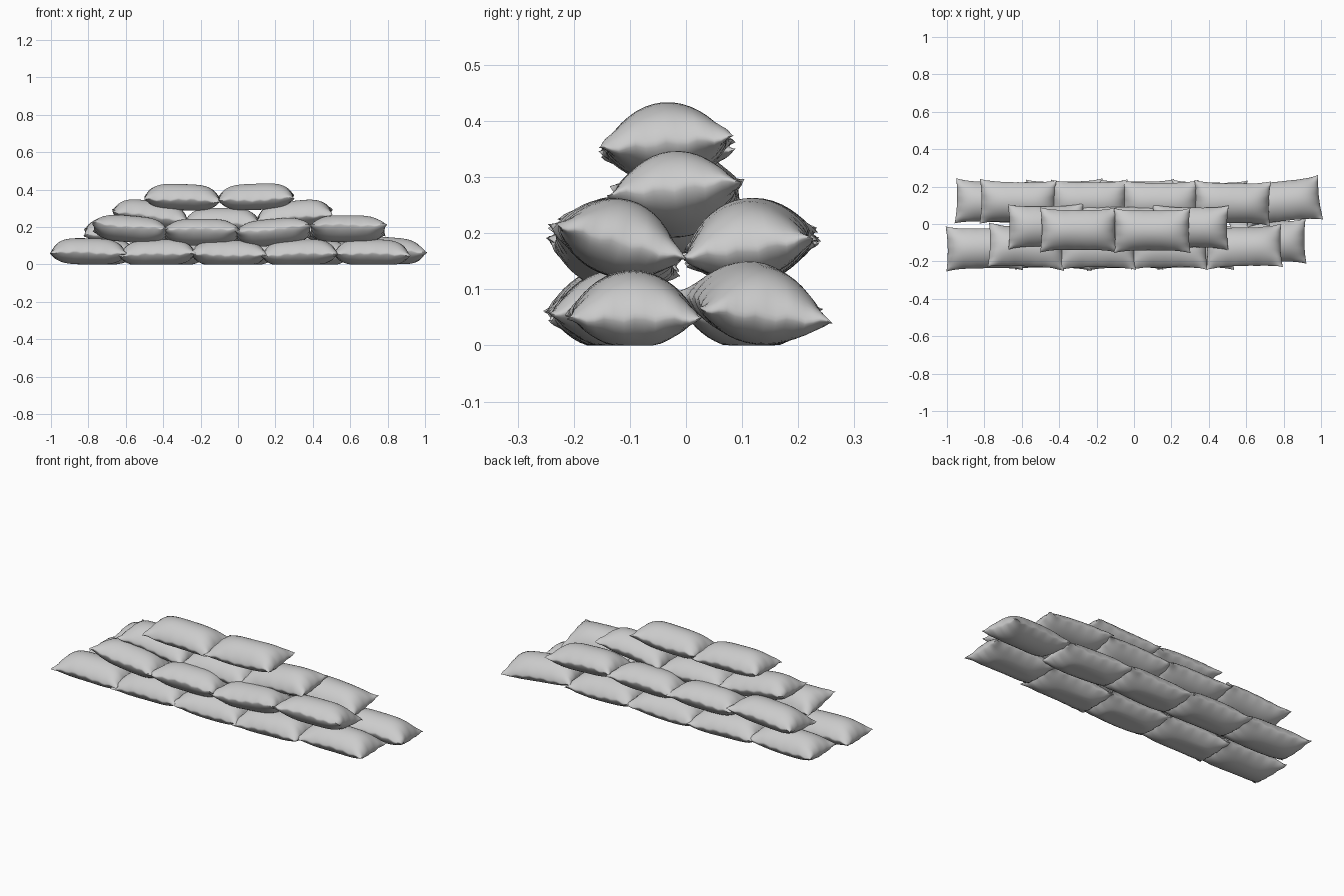
import bpy, bmesh, math, random
from mathutils import Matrix, Vector, Euler

if "Cube" in bpy.data.objects:
    bpy.data.objects.remove(bpy.data.objects["Cube"])

random.seed(4)
NU, NV = 30, 20          # grid cells along and across a bag
HL, HW = 0.205, 0.121    # half length and half width at the corners


def sandbag(name, x, y, z, rx=0, ry=0, rz=0, up=0.078, down=0.062):
    """Stuffed pillow: two bulged sheets meeting at a pinched, crinkled seam."""
    p1, p2, p3 = (random.uniform(0, 6.28) for _ in range(3))
    rot = Euler([math.radians(a) for a in (rx, ry, rz)]).to_matrix()
    bm = bmesh.new()

    def point(i, j, side):
        # denser spacing towards the seams
        u = math.sin((i / NU - 0.5) * math.pi)
        v = math.sin((j / NV - 0.5) * math.pi)
        px = HL * u * (1 - 0.045 * (1 - v * v))
        py = HW * v * (1 - 0.12 * (1 - u ** 4))
        a, b = max(0, 1 - u ** 4), max(0, 1 - v * v)
        h = a ** 0.62 * b ** 0.72
        # gathers fading away from the seam
        edge = max(abs(u), abs(v)) ** 8
        crinkle = 0.004 * edge * (math.sin(17 * u + p1) * abs(v) + math.sin(13 * v + p2) * abs(u))
        sag = 0.004 * math.sin(4 * u + p3) * (1 - h)
        pz = (up if side > 0 else -down) * h + crinkle + sag
        co = rot @ Vector((px, py, pz)) + Vector((x, y, z))
        co.z = max(co.z, 0)      # bags rest flat on the ground
        return co

    top, bot = {}, {}
    for i in range(NU + 1):
        for j in range(NV + 1):
            top[i, j] = bm.verts.new(point(i, j, 1))
            rim = i in (0, NU) or j in (0, NV)
            bot[i, j] = top[i, j] if rim else bm.verts.new(point(i, j, -1))
    for i in range(NU):
        for j in range(NV):
            ring = [(i, j), (i + 1, j), (i + 1, j + 1), (i, j + 1)]
            bm.faces.new([top[k] for k in ring])
            lower = [bot[k] for k in reversed(ring)]
            if any(bot[k] is not top[k] for k in ring):
                bm.faces.new(lower)
    me = bpy.data.meshes.new(name)
    bm.to_mesh(me)
    bm.free()
    ob = bpy.data.objects.new(name, me)
    bpy.context.collection.objects.link(ob)
    bpy.ops.object.select_all(action='DESELECT')
    ob.select_set(True)
    bpy.context.view_layer.objects.active = ob
    bpy.ops.object.shade_smooth_by_angle(angle=math.radians(50))


# x, y, seam height, tilt x / y / z in degrees
rows = {
    "bottom_front_bag": [
        (-0.80, -0.13, 0.062, 0, 1, 1), (-0.43, -0.127, 0.055, 0, -2, -1),
        (-0.05, -0.127, 0.052, 0, 1, 1), (0.33, -0.125, 0.055, 0, -2, 0),
        (0.715, -0.095, 0.056, 0, 1, 1)],
    "bottom_back_bag": [
        (-0.75, 0.117, 0.060, 0, 0, -2), (-0.37, 0.12, 0.058, 0, 1, 1),
        (0.01, 0.12, 0.055, 0, -1, 0), (0.40, 0.115, 0.055, 0, 1, -1),
        (0.795, 0.122, 0.068, -6, 4, 6)],
    "second_front_bag": [
        (-0.575, -0.122, 0.182, -12, 5, -3), (-0.195, -0.128, 0.165, -14, 0, 0),
        (0.19, -0.128, 0.165, -14, -5, 0), (0.587, -0.122, 0.184, -15, 0, 2)],
    "second_back_bag": [
        (-0.62, 0.118, 0.182, 8, -3, -1), (-0.24, 0.118, 0.172, 10, 1, 0),
        (0.14, 0.115, 0.172, 10, -1, 0), (0.525, 0.112, 0.182, 8, 3, -1)],
    "third_bag": [
        (-0.47, -0.012, 0.262, 3, 7, 1), (-0.085, -0.015, 0.225, 3, 0, -1),
        (0.302, -0.018, 0.262, 6, -6, -1)],
    "top_bag": [
        (-0.297, -0.032, 0.352, 3, 2, 0), (0.097, -0.035, 0.354, 5, -2, 0)],
}
for label, bags in rows.items():
    for n, placement in enumerate(bags, 1):
        sandbag(f"{label}_{n}", *placement)
